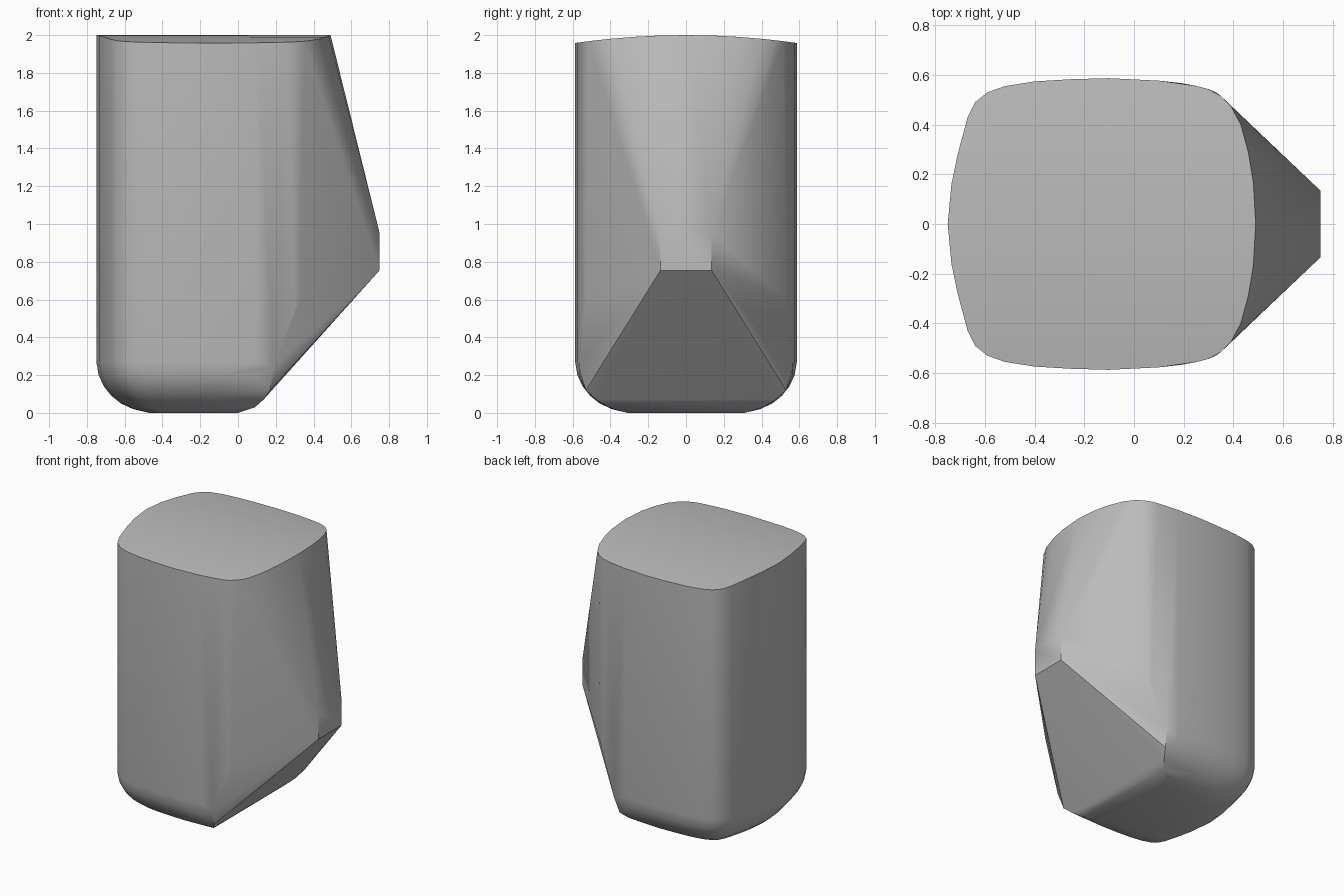
import bpy, bmesh, math

cube = bpy.data.objects.get("Cube")
if cube:
    bpy.data.objects.remove(cube, do_unlink=True)

# Half outline of the rounded-box cross-section, mirrored across y
HALF = [(-.75, 0), (-.735, .16), (-.71, .28), (-.67, .43), (-.64, .49), (-.59, .53),
        (-.52, .555), (-.4, .574), (-.25, .583), (-.1, .587), (.1, .577), (.25, .556),
        (.3, .543), (.35, .515), (.39, .475), (.43, .4), (.46, .29), (.48, .17), (.49, 0)]
CENTRE, HALF_X, HALF_Y = -.13, .62, .587


def ring(z, inset, limit):
    """Half cross-section shrunk by inset, kept only left of the chamfer."""
    pts = []
    for x, y in HALF:
        px = CENTRE + (x - CENTRE) * (1 - inset / HALF_X)
        if px <= limit:
            pts.append((px, y * (1 - inset / HALF_Y), z))
    return pts


# Crowned top rim
points = [(x, y, 2 - .042 * (y / HALF_Y) ** 2) for x, y in HALF]
# Straight wall and rounded bottom edge
for z, inset in [(.27, 0), (.2, .012), (.14, .04), (.09, .08), (.05, .13), (.02, .195), (0, .28)]:
    points += ring(z, inset, min(.15, z + .01))
# Wall corner and lower chamfer edge
points += [(.33, .53, .6), (.3, .543, .55), (.19, .567, .24), (.17, .53, .12),
           (.135, .475, .07), (.09, .41, .03), (0, .31, 0)]
# Blunt nose
points += [(.75, .135, .755), (.75, .135, .95)]

bm = bmesh.new()
for x, y, z in points:
    for side in ((1, -1) if y > 0 else (1,)):
        bm.verts.new((x, y * side, z))
hull = bmesh.ops.convex_hull(bm, input=bm.verts[:])
loose = [v for v in bm.verts if not v.link_faces]
bmesh.ops.delete(bm, geom=loose, context='VERTS')
bmesh.ops.dissolve_limit(bm, angle_limit=math.radians(.5), verts=bm.verts[:], edges=bm.edges[:])
bmesh.ops.recalc_face_normals(bm, faces=bm.faces[:])
mesh = bpy.data.meshes.new("faceted_body")
bm.to_mesh(mesh)
bm.free()

# Plain grey finish
grey = bpy.data.materials.new("plain_grey")
grey.use_nodes = True
colour = (.5, .5, .5, 1)
grey.diffuse_color = colour
grey.node_tree.nodes["Principled BSDF"].inputs["Base Color"].default_value = colour
mesh.materials.append(grey)

body = bpy.data.objects.new("faceted_body", mesh)
bpy.context.collection.objects.link(body)
bpy.context.view_layer.objects.active = body
body.select_set(True)
bpy.ops.object.shade_smooth_by_angle(angle=math.radians(30))
